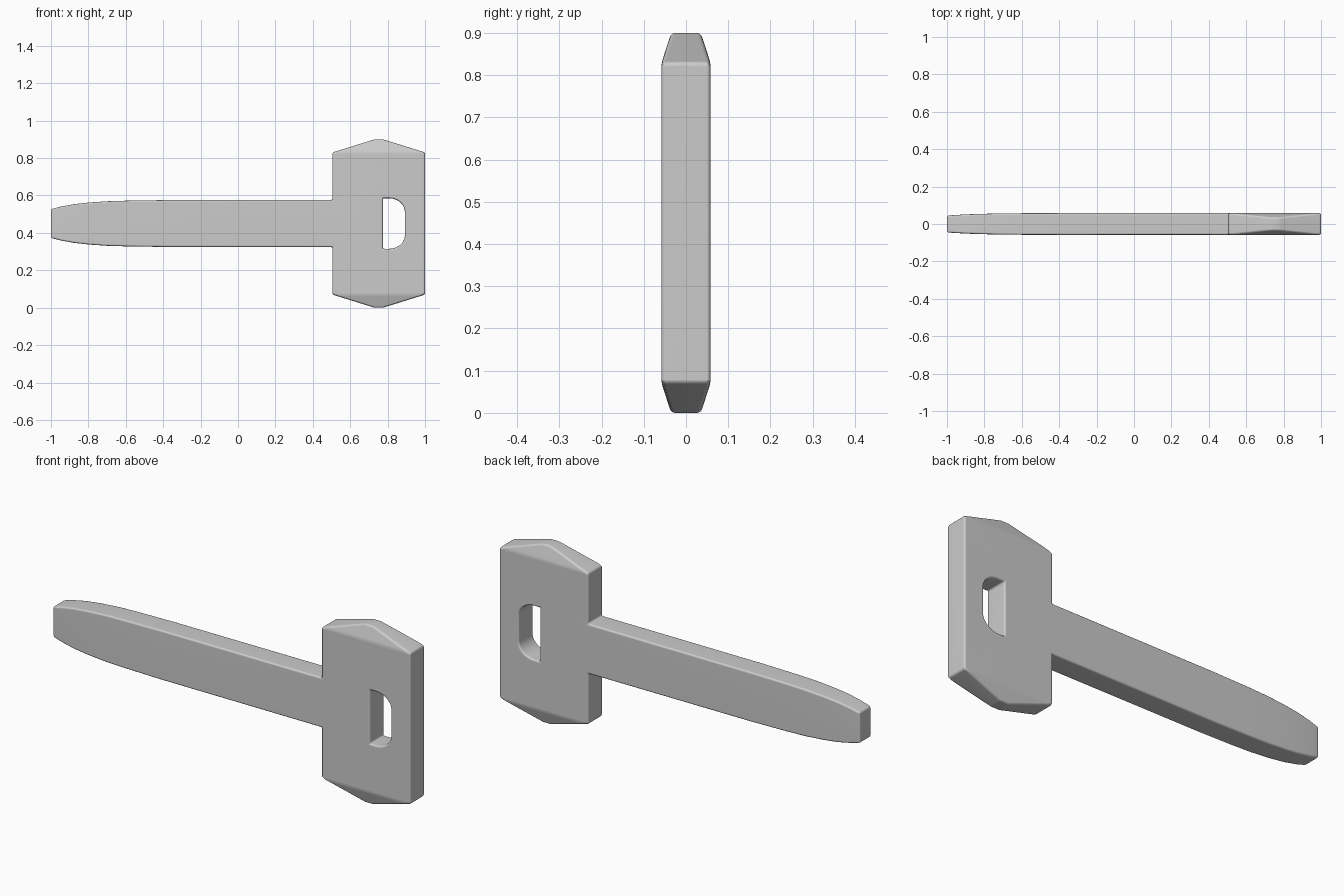
import bpy, bmesh, math

if "Cube" in bpy.data.objects:
    bpy.data.objects.remove(bpy.data.objects["Cube"])

MID = 0.45                    # height of the handle's centre line
Y = 0.058                     # half thickness
X0, X1 = 0.505, 1.0           # head extents
SHOULDER, PEAK = 0.83, 0.90   # head corner and tip heights

# handle sections: x, half height, half thickness
handle = [(-1.0, 0.077, 0.045), (-0.95, 0.090, 0.0485), (-0.88, 0.103, 0.052),
          (-0.8, 0.112, 0.0545), (-0.7, 0.119, 0.0565), (-0.6, 0.122, 0.0575),
          (-0.4, 0.125, Y), (X0, 0.126, Y)]

# upper half of the D-shaped hole, from right to left
hole = [(0.892, MID)]
for i in range(11):
    a = math.radians(9 * i)
    hole.append((0.807 + 0.085 * math.cos(a), 0.513 + 0.072 * math.sin(a)))
hole += [(0.775, 0.585), (0.775, MID)]

bm = bmesh.new()


def quarter(sy, sz):
    """One quarter of the body, mirrored by the signs."""
    def face(*pts):
        bm.faces.new([bm.verts.new((x, sy * y, MID + sz * (z - MID))) for x, y, z in pts])

    def wall(a, b):
        face(a, b, (b[0], 0, b[2]), (a[0], 0, a[2]))

    # handle
    for (xa, ha, ya), (xb, hb, yb) in zip(handle, handle[1:]):
        pa, pb = (xa, -ya, MID + ha), (xb, -yb, MID + hb)
        face((xa, -ya, MID), (xb, -yb, MID), pb, pa)
        wall(pa, pb)
    x, h, y = handle[0]
    wall((x, -y, MID), (x, -y, MID + h))

    # head: flat face, edges and hole wall
    neck = (X0, -Y, MID + handle[-1][1])
    left, right = (X0, -Y, SHOULDER), (X1, -Y, SHOULDER)
    low_right = (X1, -Y, MID)
    rim = [(hx, -Y, hz) for hx, hz in hole]
    face((X0, -Y, MID), neck, left, right, low_right, *rim)
    wall(neck, left)
    wall(right, low_right)
    for a, b in zip(rim, rim[1:]):
        wall(a, b)

    # faceted end of the head
    tip_l, tip_r = (0.73, -0.035, PEAK), (0.775, -0.035, PEAK)
    face(left, right, tip_r, tip_l)
    wall(left, tip_l)
    wall(tip_l, tip_r)
    wall(tip_r, right)


for sy in (1, -1):
    for sz in (1, -1):
        quarter(sy, sz)
bmesh.ops.remove_doubles(bm, verts=bm.verts, dist=1e-4)
bmesh.ops.recalc_face_normals(bm, faces=bm.faces)

mesh = bpy.data.meshes.new("hammer_body")
bm.to_mesh(mesh)
bm.free()
body = bpy.data.objects.new("hammer_body", mesh)
bpy.context.collection.objects.link(body)
bpy.context.view_layer.objects.active = body
body.select_set(True)

# softened edges
bev = body.modifiers.new("soft_edges", 'BEVEL')
bev.width = 0.009
bev.segments = 3
bev.limit_method = 'ANGLE'
bev.angle_limit = math.radians(17)
bev.use_clamp_overlap = False
bpy.ops.object.convert(target='MESH')
bpy.ops.object.shade_smooth_by_angle(angle=math.radians(35))
wn = body.modifiers.new("flat_shading", 'WEIGHTED_NORMAL')
wn.keep_sharp = True
